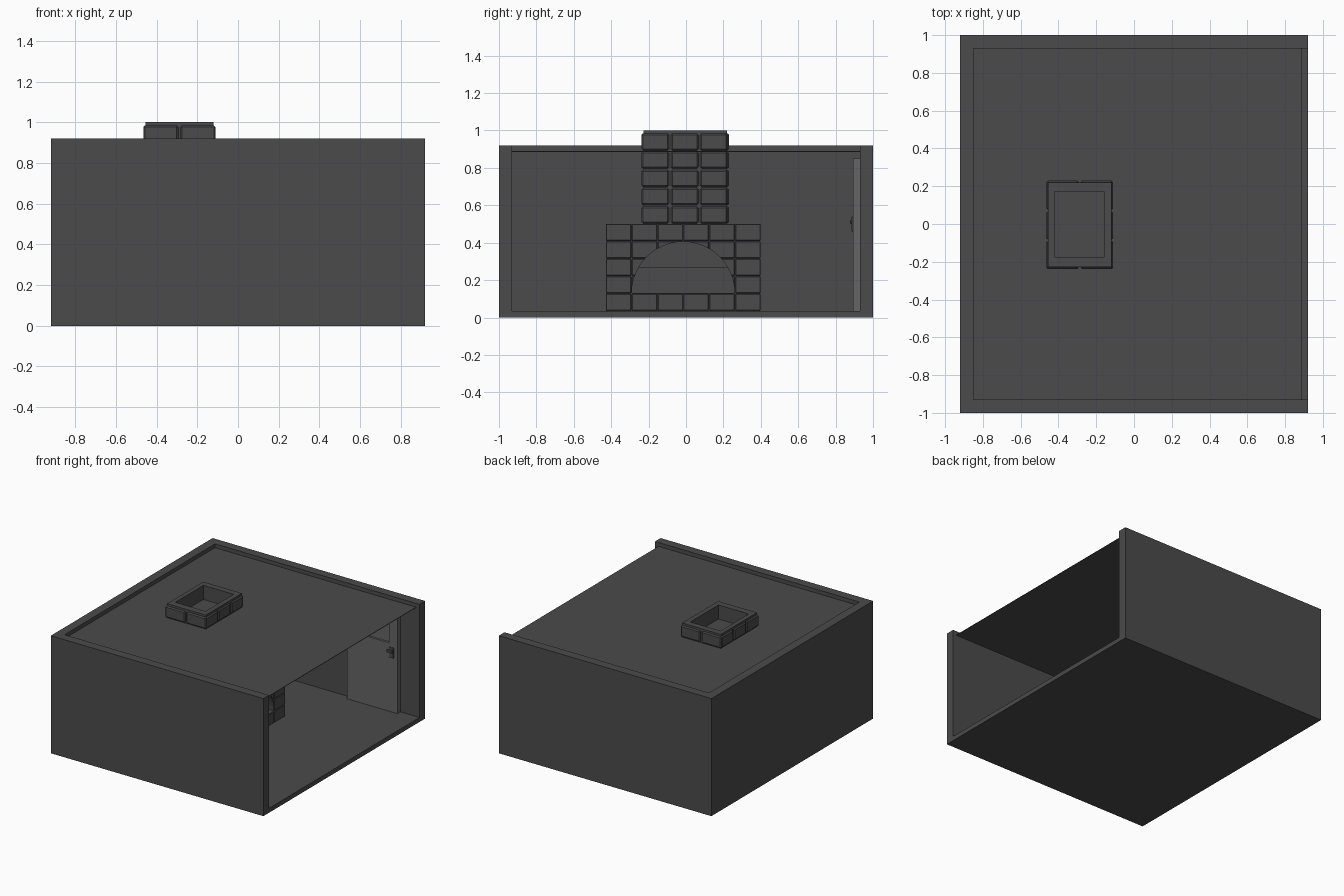
import bpy, bmesh, math
from mathutils import Matrix, Vector

if "Cube" in bpy.data.objects:
    bpy.data.objects.remove(bpy.data.objects["Cube"])


def material(name, v):
    m = bpy.data.materials.new(name)
    m.diffuse_color = (v, v, v, 1)
    m.use_nodes = True
    m.node_tree.nodes["Principled BSDF"].inputs["Base Color"].default_value = m.diffuse_color
    return m


DARK = material("charcoal grey", 0.07)
DOOR = material("door grey", 0.13)


def add_box(bm, lo, hi, bevel=0.0):
    """Add one axis-aligned box, optionally with chamfered edges."""
    lo, hi = Vector(lo), Vector(hi)
    size = hi - lo
    m = Matrix.Translation((lo + hi) / 2) @ Matrix.Diagonal((*size, 1))
    verts = bmesh.ops.create_cube(bm, size=1, matrix=m)["verts"]
    if bevel:
        edges = list({e for v in verts for e in v.link_edges})
        bmesh.ops.bevel(bm, geom=edges, offset=bevel, segments=1, affect='EDGES')


def finish(bm, name, mat):
    bmesh.ops.recalc_face_normals(bm, faces=bm.faces)
    me = bpy.data.meshes.new(name)
    bm.to_mesh(me)
    bm.free()
    me.materials.append(mat)
    ob = bpy.data.objects.new(name, me)
    bpy.context.collection.objects.link(ob)
    return ob


def boxes(name, mat, items, bevel=0.0):
    bm = bmesh.new()
    for lo, hi in items:
        add_box(bm, lo, hi, bevel)
    return finish(bm, name, mat)


def brick_shell(name, lo, hi, counts, gap, bevel, capped):
    """Bricks on the outside cells of a grid; capped also fills the top layer."""
    bm = bmesh.new()
    step = [(hi[a] - lo[a]) / counts[a] for a in range(3)]
    for i in range(counts[0]):
        for j in range(counts[1]):
            for k in range(counts[2]):
                side = i in (0, counts[0] - 1) or j in (0, counts[1] - 1)
                if side or (capped and k == counts[2] - 1):
                    c = (i, j, k)
                    add_box(bm, [lo[a] + c[a] * step[a] + gap for a in range(3)],
                            [lo[a] + (c[a] + 1) * step[a] - gap for a in range(3)], bevel)
    return finish(bm, name, DARK)


def arch(name, x0, x1, z_max):
    """Half-round prism along x, flattened at z_max."""
    cy, cz, r, n = -0.015, 0.13, 0.275, 24
    pts = []
    for i in range(n + 1):
        a = math.pi * i / n
        z = cz + r * math.sin(a)
        if z <= z_max:
            pts.append((cy + r * math.cos(a), z))
    bm = bmesh.new()
    f = bm.faces.new([bm.verts.new((x0, y, z)) for y, z in pts])
    ext = bmesh.ops.extrude_face_region(bm, geom=[f], use_keep_orig=True)
    bmesh.ops.translate(bm, vec=(x1 - x0, 0, 0),
                        verts=[g for g in ext["geom"] if isinstance(g, bmesh.types.BMVert)])
    return finish(bm, name, DARK)


# room shell, open on the +x side
boxes("floor", DARK, [((-0.85, -0.93, 0), (0.92, 0.93, 0.035))])
boxes("side_walls", DARK, [((-0.92, -1, 0), (0.92, -0.93, 0.92)),
                           ((-0.92, 0.93, 0), (0.92, 1, 0.92))])
boxes("back_wall", DARK, [((-0.92, -0.93, 0), (-0.85, 0.93, 0.92))])
boxes("ceiling", DARK, [((-0.85, -0.93, 0.886), (0.89, 0.93, 0.89))])

# fireplace base with an arched opening
bricks = brick_shell("fireplace_bricks", (-0.50, -0.43, 0.035), (0.13, 0.40, 0.502),
                     (4, 6, 5), 0.001, 0.004, True)
core = boxes("fireplace_core", DARK, [((-0.49, -0.42, 0.036), (0.122, 0.39, 0.495))])
cutter = arch("arch_cutter", -0.34, 0.3, 1.0)
cutter.hide_render = True
cutter.hide_viewport = True
for ob in (bricks, core):
    mod = ob.modifiers.new("arch", 'BOOLEAN')
    mod.operation = 'DIFFERENCE'
    mod.solver = 'EXACT'
    mod.object = cutter
arch("firebox_ledge", -0.345, -0.26, 0.29)

# hollow chimney: four core walls clad with bricks
X0, X1, Y0, Y1 = -0.455, -0.12, -0.227, 0.22
HX0, HX1, HY0, HY1 = -0.42, -0.158, -0.175, 0.172
boxes("chimney_core", DARK, [
    ((X0, Y0, 0.5), (HX0, Y1, 1.0)), ((HX1, Y0, 0.5), (X1, Y1, 1.0)),
    ((HX0, Y0, 0.5), (HX1, HY0, 1.0)), ((HX0, HY1, 0.5), (HX1, Y1, 1.0))])
bm = bmesh.new()
for k in range(5):
    z0, z1 = 0.504 + k * 0.0975, 0.594 + k * 0.0975
    for j in range(3):
        y0 = -0.238 + j * 0.157
        for a, b in ((-0.465, -0.43), (-0.145, -0.11)):
            add_box(bm, (a, y0, z0), (b, y0 + 0.147, z1), 0.008)
    for i in range(2):
        x0 = -0.463 + i * 0.18
        for a, b in ((-0.238, -0.20), (0.19, 0.23)):
            add_box(bm, (x0, a, z0), (x0 + 0.17, b, z1), 0.008)
finish(bm, "chimney_bricks", DARK)

# door on the +y wall: frame around a window pane
DX0, DX1, WX0, WX1, WZ0, WZ1 = 0.32, 0.755, 0.43, 0.68, 0.57, 0.79
boxes("door", DOOR, [
    ((DX0, 0.893, 0.035), (DX1, 0.93, WZ0)), ((DX0, 0.893, WZ1), (DX1, 0.93, 0.85)),
    ((DX0, 0.893, WZ0), (WX0, 0.93, WZ1)), ((WX1, 0.893, WZ0), (DX1, 0.93, WZ1))])
boxes("door_window", DOOR, [((WX0, 0.91, WZ0), (WX1, 0.92, WZ1))])
boxes("door_handle", DARK, [((0.685, 0.886, 0.46), (0.725, 0.895, 0.54)),
                            ((0.67, 0.878, 0.50), (0.72, 0.888, 0.52))], 0.002)
